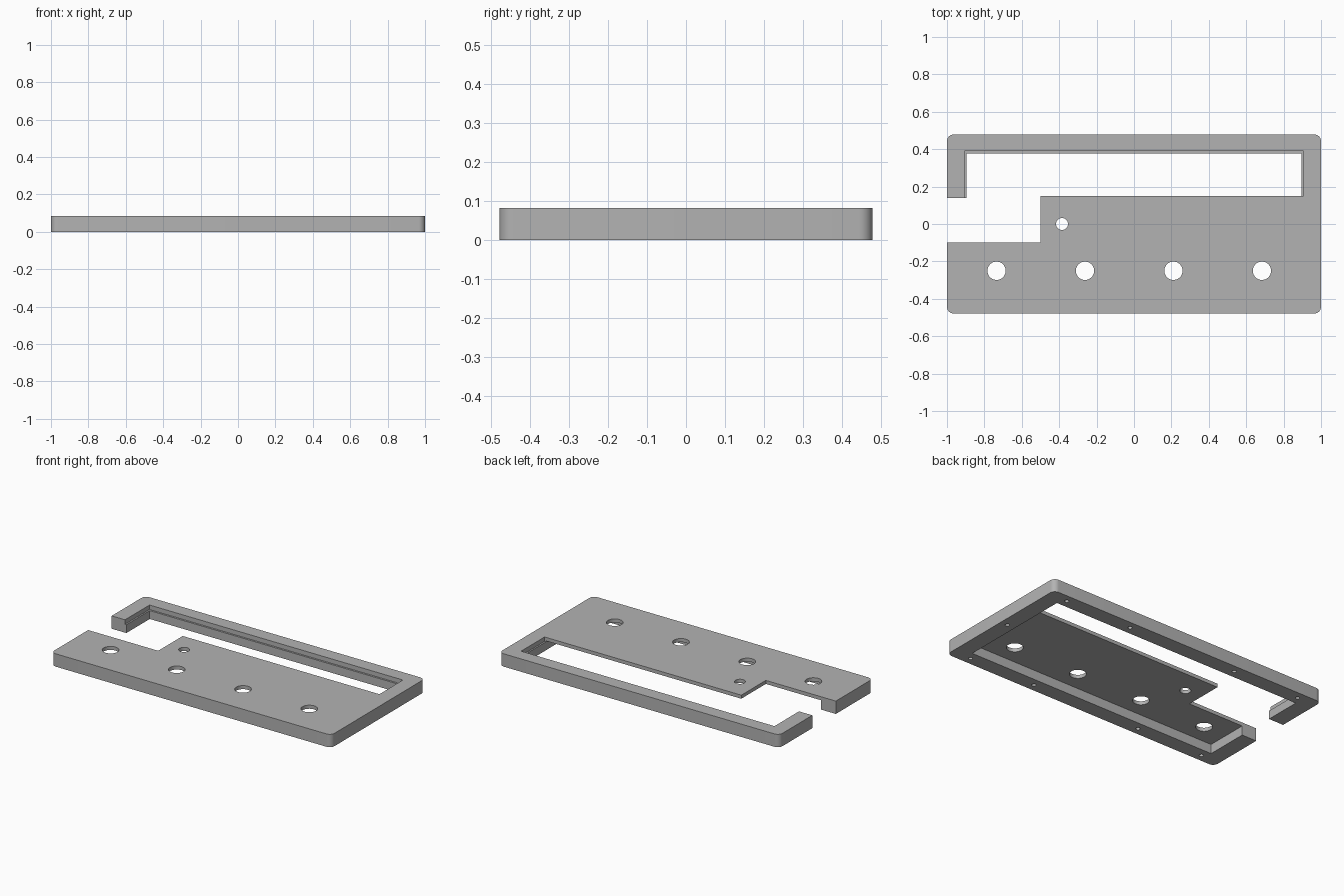
import bpy, bmesh, math

cube = bpy.data.objects.get("Cube")
if cube:
    bpy.data.objects.remove(cube, do_unlink=True)

HALF_X, HALF_Y, HEIGHT = 1.0, 0.478, 0.083
PLATE_BOTTOM, LEDGE_Z = 0.06, 0.054

grey = bpy.data.materials.new("plain grey")
grey.use_nodes = True
colour = (0.45, 0.45, 0.45, 1)
grey.diffuse_color = colour
grey.node_tree.nodes["Principled BSDF"].inputs["Base Color"].default_value = colour


def prism(name, outline, z0, z1):
    """Extrude a flat outline from z0 up to z1."""
    bm = bmesh.new()
    base = bm.faces.new([bm.verts.new((x, y, z0)) for x, y in outline])
    top = bmesh.ops.extrude_face_region(bm, geom=[base])["geom"]
    verts = [v for v in top if isinstance(v, bmesh.types.BMVert)]
    bmesh.ops.translate(bm, verts=verts, vec=(0, 0, z1 - z0))
    bmesh.ops.recalc_face_normals(bm, faces=bm.faces)
    mesh = bpy.data.meshes.new(name)
    bm.to_mesh(mesh)
    bm.free()
    mesh.materials.append(grey)
    obj = bpy.data.objects.new(name, mesh)
    bpy.context.collection.objects.link(obj)
    return obj


def rect(x0, x1, y0, y1):
    return [(x0, y0), (x1, y0), (x1, y1), (x0, y1)]


def arc(cx, cy, r, start, sweep, steps):
    return [(cx + r * math.cos(start + sweep * i / steps),
             cy + r * math.sin(start + sweep * i / steps)) for i in range(steps + 1)]


def circle(cx, cy, r, steps=32):
    return arc(cx, cy, r, 0, math.tau, steps)[:-1]


def cut(body, outline, z0, z1):
    """Subtract a prism from the body and discard the cutter."""
    cutter = prism("cutter", outline, z0, z1)
    cutter.hide_render = True
    mod = body.modifiers.new("cut", 'BOOLEAN')
    mod.operation = 'DIFFERENCE'
    mod.solver = 'EXACT'
    mod.object = cutter
    bpy.context.view_layer.objects.active = body
    bpy.ops.object.modifier_apply(modifier=mod.name)
    bpy.data.objects.remove(cutter, do_unlink=True)


# Slab with rounded vertical corners
r = 0.035
outline = []
for i, (sx, sy) in enumerate([(1, 1), (-1, 1), (-1, -1), (1, -1)]):
    outline += arc(sx * (HALF_X - r), sy * (HALF_Y - r), r, i * math.pi / 2, math.pi / 2, 8)
cover = prism("cover_plate", outline, 0, HEIGHT)

# Hollow underside, leaving a rim
cut(cover, rect(-0.895, 0.895, -0.378, 0.378), -0.1, PLATE_BOTTOM)

# Side gap through the rim
cut(cover, rect(-1.1, -0.8, -0.10, 0.14), -0.2, 0.2)

# Long window joined to the gap, with a small ledge around the rim
cut(cover, [(-1.1, -0.10), (-0.5, -0.10), (-0.5, 0.15), (0.905, 0.15),
            (0.905, 0.39), (-0.905, 0.39), (-0.905, 0.14), (-1.1, 0.14)], LEDGE_Z, 0.2)

# Four large holes and one small hole through the plate
for i in range(4):
    cut(cover, circle(-0.735 + i * 0.473, -0.25, 0.049), 0.02, 0.2)
cut(cover, circle(-0.385, 0, 0.032), 0.02, 0.2)

# Blind screw holes in the underside of the rim
screws = [(x, y) for x in (-0.865, -0.39, 0.39, 0.865) for y in (-0.43, 0.43)]
for x, y in screws + [(0.95, 0)]:
    cut(cover, circle(x, y, 0.013, 16), -0.1, 0.05)

bpy.ops.object.select_all(action='DESELECT')
cover.select_set(True)
bpy.context.view_layer.objects.active = cover
bpy.ops.object.shade_smooth_by_angle(angle=math.radians(30))
